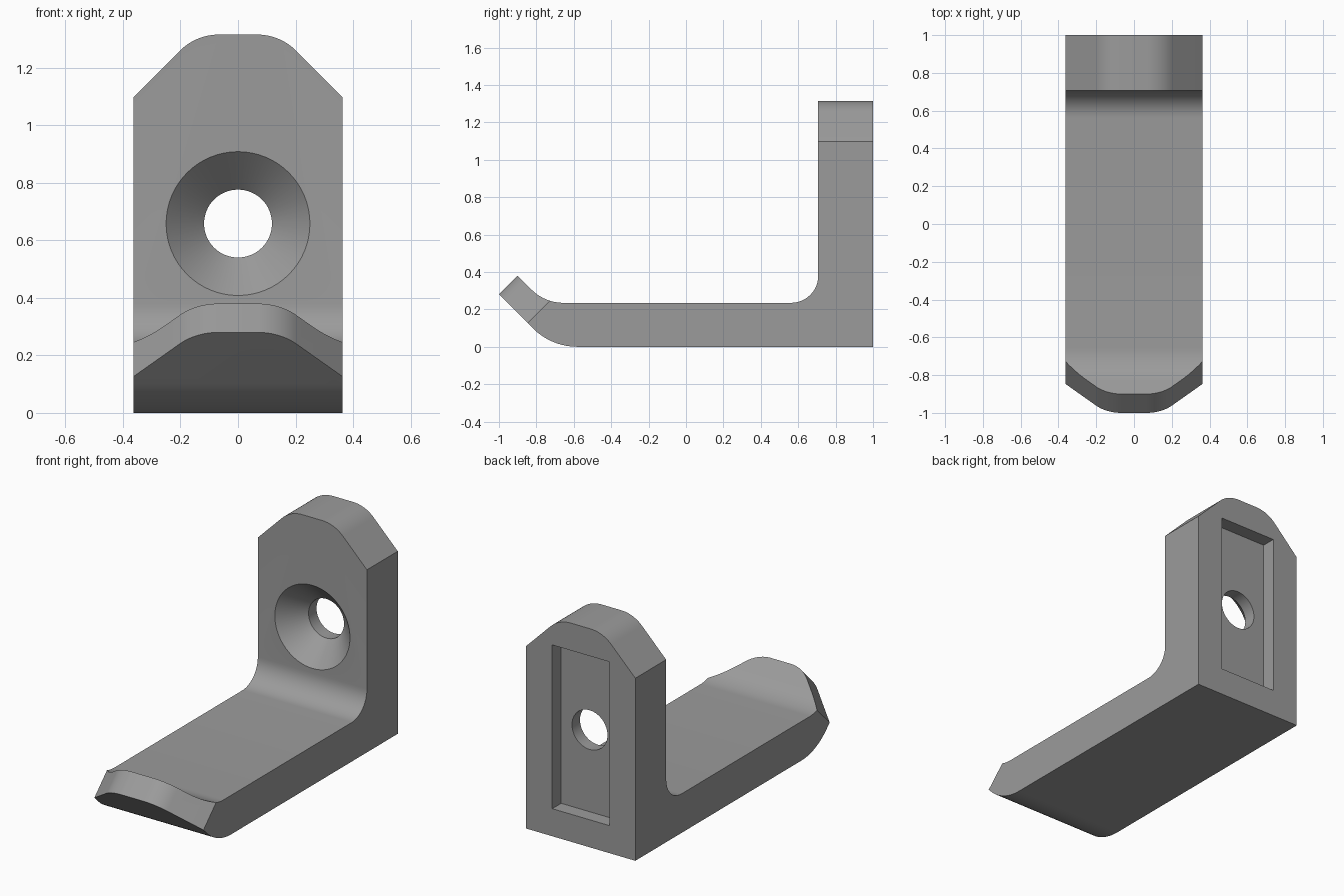
import bpy, bmesh, math
from mathutils import Matrix, Vector

if "Cube" in bpy.data.objects:
    bpy.data.objects.remove(bpy.data.objects["Cube"])

W = 0.363            # half width
HOLE_Z = 0.658       # height of the screw hole

grey = bpy.data.materials.new("grey metal")
grey.diffuse_color = (0.33, 0.33, 0.33, 1)
grey.use_nodes = True
grey.node_tree.nodes["Principled BSDF"].inputs["Base Color"].default_value = grey.diffuse_color


def arc(cx, cy, r, a0, a1, n=12):
    """Points along an arc, angles in degrees."""
    angles = [math.radians(a0 + (a1 - a0) * i / n) for i in range(n + 1)]
    return [(cx + r * math.cos(a), cy + r * math.sin(a)) for a in angles]


def prism(name, outline, depth, matrix):
    """Extrude a 2D outline by +-depth along local z, then place it."""
    bm = bmesh.new()
    low = [bm.verts.new((x, y, -depth)) for x, y in outline]
    high = [bm.verts.new((x, y, depth)) for x, y in outline]
    bm.faces.new(low)
    bm.faces.new(high)
    n = len(outline)
    for i in range(n):
        j = (i + 1) % n
        bm.faces.new((low[i], low[j], high[j], high[i]))
    bm.transform(matrix)
    bmesh.ops.recalc_face_normals(bm, faces=bm.faces)
    return to_object(name, bm)


def to_object(name, bm):
    mesh = bpy.data.meshes.new(name)
    bm.to_mesh(mesh)
    bm.free()
    mesh.materials.append(grey)
    obj = bpy.data.objects.new(name, mesh)
    bpy.context.collection.objects.link(obj)
    return obj


def axes(x, y, z, origin):
    """Matrix from three axis directions and an origin."""
    m = Matrix((x, y, z)).transposed().to_4x4()
    m.translation = Vector(origin)
    return m


# L-shaped side profile with an upturned lip, extruded across the width
t_low, t_top = 0.14, 0.10
r_low, r_top = [t / math.tan(math.pi / 8) for t in (t_low, t_top)]
profile = [(1, 0), (1, 1.315), (0.707, 1.315)]
profile += arc(0.562, 0.38, 0.145, 0, -90)
profile += arc(-0.755 + t_top, 0.235 + r_top, r_top, -90, -135)
profile += [(-0.9, 0.38), (-1, 0.28)]
profile += arc(-0.72 + t_low, r_low, r_low, -135, -90)
bracket = prism("bracket", profile, W,
                axes((0, 1, 0), (0, 0, 1), (1, 0, 0), (0, 0, 0)))

cutters = []

# Rounded and bevelled corners on the upright's top and the lip's tip
r = 0.193
corner = [(0.066, 0.1)] + arc(0.066, -r, r, 90, 45) + [(0.446, -0.3), (0.446, 0.1)]
s = math.sqrt(0.5)
for side, sign in (("left", -1), ("right", 1)):
    cutters.append(prism(f"top_corner_cutter_{side}", corner, 0.3,
                         axes((sign, 0, 0), (0, 0, 1), (0, 1, 0), (0, 0.85, 1.315))))
    cutters.append(prism(f"lip_corner_cutter_{side}", corner, 0.3,
                         axes((sign, 0, 0), (0, -s, s), (0, s, s), (0, -0.95, 0.33))))

# Shallow rectangular pocket in the back
pocket = [(-0.19, -0.4925), (0.19, -0.4925), (0.19, 0.4925), (-0.19, 0.4925)]
cutters.append(prism("pocket_cutter", pocket, 0.085,
                     axes((1, 0, 0), (0, 0, 1), (0, 1, 0), (0, 1, HOLE_Z))))

# Countersunk screw hole: turned rings along y
bm = bmesh.new()
rings = []
for y, rad in ((0.657, 0.30), (0.839, 0.118), (1.1, 0.118)):
    rings.append([bm.verts.new((x, y, HOLE_Z + z))
                  for x, z in arc(0, 0, rad, 0, 360, 64)[:-1]])
for a, b in zip(rings, rings[1:]):
    for i in range(64):
        j = (i + 1) % 64
        bm.faces.new((a[i], a[j], b[j], b[i]))
bm.faces.new(rings[0])
bm.faces.new(rings[-1])
bmesh.ops.recalc_face_normals(bm, faces=bm.faces)
cutters.append(to_object("screw_hole_cutter", bm))

# Apply the cuts, then drop the cutters
for c in cutters:
    mod = bracket.modifiers.new(c.name, "BOOLEAN")
    mod.operation = "DIFFERENCE"
    mod.solver = "EXACT"
    mod.object = c
    c.hide_render = True
bpy.context.view_layer.objects.active = bracket
bracket.select_set(True)
for mod in list(bracket.modifiers):
    bpy.ops.object.modifier_apply(modifier=mod.name)
for c in cutters:
    bpy.data.objects.remove(c)

bpy.ops.object.select_all(action="DESELECT")
bracket.select_set(True)
bpy.ops.object.shade_smooth_by_angle(angle=math.radians(25))
